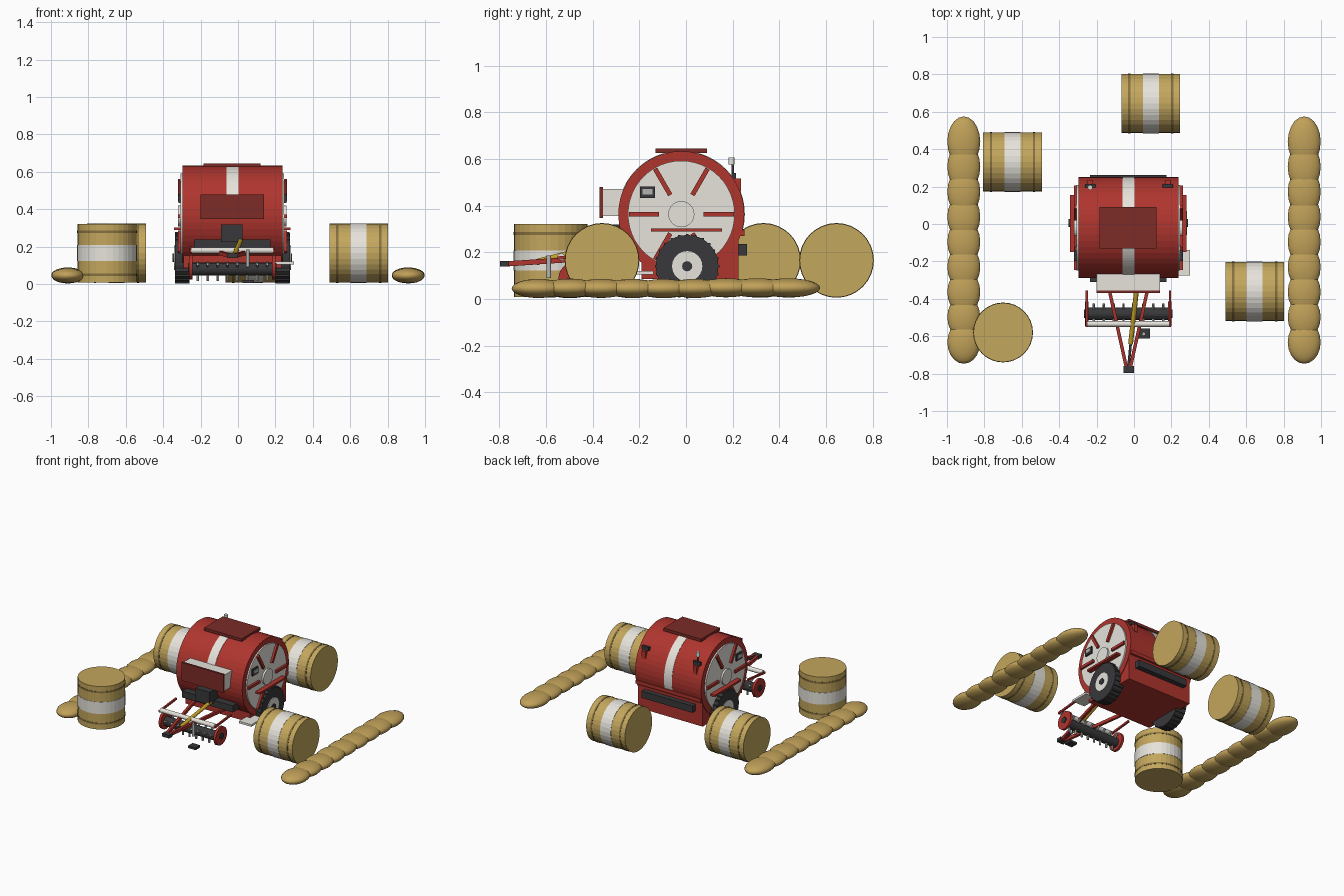
import bpy, bmesh, math, random
from mathutils import Vector, Matrix

if "Cube" in bpy.data.objects:
    bpy.data.objects.remove(bpy.data.objects["Cube"])

random.seed(4)


def mat(name, rgb):
    m = bpy.data.materials.new(name)
    m.diffuse_color = (*rgb, 1)
    m.use_nodes = True
    m.node_tree.nodes["Principled BSDF"].inputs["Base Color"].default_value = m.diffuse_color
    return m


RED = mat("red paint", (0.43, 0.035, 0.027))
DARK_RED = mat("dark red paint", (0.20, 0.025, 0.02))
WHITE = mat("off white", (0.79, 0.77, 0.71))
DARK = mat("dark rubber", (0.04, 0.04, 0.043))
STRAW = mat("straw", (0.55, 0.385, 0.11))
LOOSE = mat("loose straw", (0.53, 0.355, 0.10))
TWINE = mat("twine brown", (0.24, 0.165, 0.05))
YELLOW = mat("yellow guard", (0.57, 0.36, 0.02))
GREY = mat("steel grey", (0.45, 0.46, 0.46))


def finish(name, bm, m):
    bmesh.ops.recalc_face_normals(bm, faces=bm.faces)
    me = bpy.data.meshes.new(name)
    bm.to_mesh(me)
    bm.free()
    me.materials.append(m)
    ob = bpy.data.objects.new(name, me)
    bpy.context.collection.objects.link(ob)
    return ob


def box(name, x, y, z, m):
    """Box from (min, max) pairs."""
    bm = bmesh.new()
    lo, size = Vector((x[0], y[0], z[0])), Vector((x[1] - x[0], y[1] - y[0], z[1] - z[0]))
    bmesh.ops.create_cube(bm, size=1, matrix=Matrix.Translation(lo + size / 2) @ Matrix.Diagonal((*size, 1)))
    return finish(name, bm, m)


def rod(name, p, q, r, m, sides=12):
    """Cylinder between two points."""
    p, q = Vector(p), Vector(q)
    d = q - p
    bm = bmesh.new()
    rot = d.to_track_quat('Z', 'Y').to_matrix().to_4x4()
    bmesh.ops.create_cone(bm, cap_ends=True, segments=sides, radius1=r, radius2=r, depth=d.length,
                          matrix=Matrix.Translation((p + q) / 2) @ rot)
    return finish(name, bm, m)


def beam(name, p, q, w, h, m):
    """Rectangular bar between two points."""
    p, q = Vector(p), Vector(q)
    d = q - p
    bm = bmesh.new()
    bmesh.ops.create_cube(bm, size=1, matrix=Matrix.Translation((p + q) / 2)
                          @ d.to_track_quat('Y', 'Z').to_matrix().to_4x4()
                          @ Matrix.Diagonal((w, d.length, h, 1)))
    return finish(name, bm, m)


def arc_band(name, x, cy, cz, r0, r1, a0, a1, n, m):
    """Curved strip around an x axis, angles in degrees from +y towards +z."""
    bm = bmesh.new()
    rows = []
    for i in range(n + 1):
        a = math.radians(a0 + (a1 - a0) * i / n)
        rows.append([bm.verts.new((px, cy + r * math.cos(a), cz + r * math.sin(a)))
                     for px, r in ((x[0], r0), (x[1], r0), (x[1], r1), (x[0], r1))])
    for s, t in zip(rows, rows[1:]):
        for k in range(4):
            bm.faces.new((s[k], s[(k + 1) % 4], t[(k + 1) % 4], t[k]))
    bm.faces.new(rows[0])
    bm.faces.new(rows[-1])
    return finish(name, bm, m)


# Straw bales: body, wrap band and two twine rings
def bale(c, axis):
    c, axis = Vector(c), Vector(axis)
    parts = (("bale", 0, 0.157, 0.158, STRAW), ("bale_wrap", 0, 0.043, 0.160, WHITE),
             ("bale_twine", -0.115, 0.006, 0.160, TWINE), ("bale_twine", 0.115, 0.006, 0.160, TWINE))
    for name, off, half, r, m in parts:
        rod(name, c + axis * (off - half), c + axis * (off + half), r, m, 32)


for c in ((-0.65, 0.332, 0.165), (0.645, -0.36, 0.165), (0.09, 0.645, 0.165)):
    bale(c, (1, 0, 0))
bale((-0.70, -0.58, 0.165), (0, 0, 1))

# Windrows of cut straw
for x in (-0.91, 0.91):
    for i in range(9):
        bm = bmesh.new()
        half = 0.115 + 0.02 * i / 8
        bmesh.ops.create_uvsphere(bm, u_segments=20, v_segments=12, radius=1,
                                  matrix=Matrix.Translation((x, -0.632 + 0.134 * i, 0.046 + random.uniform(-.002, .002)))
                                  @ Matrix.Diagonal((0.088, half, 0.041, 1)))
        for f in bm.faces:
            f.smooth = True
        finish("windrow_clump", bm, LOOSE)

# Bale chamber and lower body
CX, CY, CZ = -0.03, -0.02, 0.363
rod("chamber_drum", (CX - 0.267, CY, CZ), (CX + 0.267, CY, CZ), 0.27, RED, 48)
box("lower_body", (CX - 0.262, CX + 0.262), (-0.19, 0.225), (0.085, 0.32), RED)
arc_band("centre_stripe", (CX - 0.032, CX + 0.032), CY, CZ, 0.26, 0.272, -20, 165, 48, WHITE)
box("roof_panel", (-0.185, 0.12), (-0.13, 0.09), (0.625, 0.645), DARK_RED)
box("net_box", (-0.20, 0.14), (-0.355, -0.22), (0.355, 0.472), WHITE)
box("net_box_cover", (-0.20, 0.14), (-0.37, -0.355), (0.347, 0.48), DARK_RED)

# Both sides: end disc, spokes, hub, fender and wheel
for s in (-1, 1):
    def sx(d):
        return CX + s * d
    rod("side_disc", (sx(0.26), CY, CZ), (sx(0.277), CY, CZ), 0.229, WHITE, 48)
    rod("disc_hub", (sx(0.27), CY, CZ), (sx(0.29), CY, CZ), 0.056, WHITE, 24)
    for k in range(6):
        a = math.radians(60 * k)
        u = Vector((0, math.cos(a), math.sin(a)))
        o = Vector((sx(0.281), CY, CZ))
        beam("side_spoke", o + u * 0.095, o + u * 0.225, 0.022, 0.02, RED)
    xs = sorted((sx(0.26), sx(0.312)))
    box("fender", xs, (-0.15, 0.155), (0.288, 0.302), RED)
    xs = sorted((sx(0.27), sx(0.288)))
    box("monitor_frame", xs, (-0.198, -0.132), (0.433, 0.482), DARK)
    xs = sorted((sx(0.28), sx(0.291)))
    box("monitor_glass", xs, (-0.187, -0.143), (0.447, 0.472), GREY)
    wy, wz = 0.005, 0.14
    rod("tyre", (sx(0.228), wy, wz), (sx(0.308), wy, wz), 0.134, DARK, 32)
    rod("wheel_rim", (sx(0.25), wy, wz), (sx(0.313), wy, wz), 0.065, WHITE, 24)
    rod("wheel_cap", (sx(0.25), wy, wz), (sx(0.319), wy, wz), 0.022, DARK, 12)
    for k in range(24):
        a = 2 * math.pi * k / 24
        u = Vector((0, math.cos(a), math.sin(a)))
        c = Vector((0, wy, wz)) + u * 0.132
        beam("tyre_lug", c + Vector((sx(0.23), 0, 0)), c + Vector((sx(0.306), 0, 0)), 0.012, 0.012, DARK)
rod("axle", (CX - 0.25, 0.005, 0.14), (CX + 0.25, 0.005, 0.14), 0.02, DARK)

# Tailgate fittings
box("tailgate_seam", (CX - 0.262, CX + 0.262), (0.2, 0.25), (0.27, 0.295), RED)
box("rear_bumper", (-0.235, 0.175), (0.22, 0.262), (0.185, 0.235), DARK)
for x in (-0.235, 0.18):
    box("rear_lamp", (x - 0.028, x + 0.028), (0.195, 0.215), (0.515, 0.54), DARK)
    box("lamp_bracket", (x - 0.015, x + 0.015), (0.19, 0.235), (0.46, 0.515), RED)
rod("beacon_post", (-0.235, 0.2, 0.51), (-0.235, 0.2, 0.58), 0.006, DARK)
rod("beacon", (-0.235, 0.195, 0.575), (-0.235, 0.195, 0.605), 0.013, WHITE)

# Front gearbox, cross beam and side step
box("front_beam", (-0.235, 0.175), (-0.31, -0.17), (0.19, 0.238), DARK)
box("gearbox", (-0.09, 0.025), (-0.365, -0.2), (0.225, 0.318), DARK)
box("side_step", (0.2, 0.30), (-0.275, -0.14), (0.105, 0.12), WHITE)

# Drawbar, hitch, drive shaft and stand
for s in (-1, 1):
    beam("drawbar", (CX + s * 0.125, -0.25, 0.185), (CX + s * 0.01, -0.77, 0.15), 0.018, 0.022, RED)
box("hitch", (-0.056, 0), (-0.797, -0.758), (0.138, 0.162), DARK)
rod("drive_shaft_guard", (0.015, -0.34, 0.235), (-0.018, -0.64, 0.158), 0.013, YELLOW)
rod("drive_shaft", (-0.018, -0.64, 0.158), (-0.03, -0.77, 0.15), 0.007, DARK)
rod("stand_post", (0.052, -0.588, 0.09), (0.052, -0.588, 0.185), 0.01, GREY)
box("stand_foot", (0.025, 0.085), (-0.612, -0.56), (0.005, 0.022), DARK)

# Pickup: rotor, tines, gauge discs, arms and wind roller
rod("pickup_rotor", (-0.245, -0.48, 0.08), (0.185, -0.48, 0.08), 0.034, DARK, 16)
for i in range(8):
    x = -0.215 + 0.053 * i
    for deg in (35, 155, 270):
        a = math.radians(deg)
        u = Vector((0, math.cos(a), math.sin(a)))
        c = Vector((x, -0.48, 0.08))
        rod("pickup_tine", c + u * 0.028, c + u * 0.064, 0.0075, GREY, 6)
for s in (-1, 1):
    x = CX + s * 0.222
    rod("gauge_disc", (x - 0.009, -0.48, 0.09), (x + 0.009, -0.48, 0.09), 0.066, RED, 24)
    rod("gauge_cap", (x + s * 0.005, -0.48, 0.09), (x + s * 0.015, -0.48, 0.09), 0.022, DARK)
    beam("pickup_arm", (x, -0.55, 0.175), (x, -0.355, 0.195), 0.012, 0.014, RED)
rod("wind_roller", (-0.25, -0.535, 0.18), (0.19, -0.535, 0.18), 0.016, WHITE, 16)
